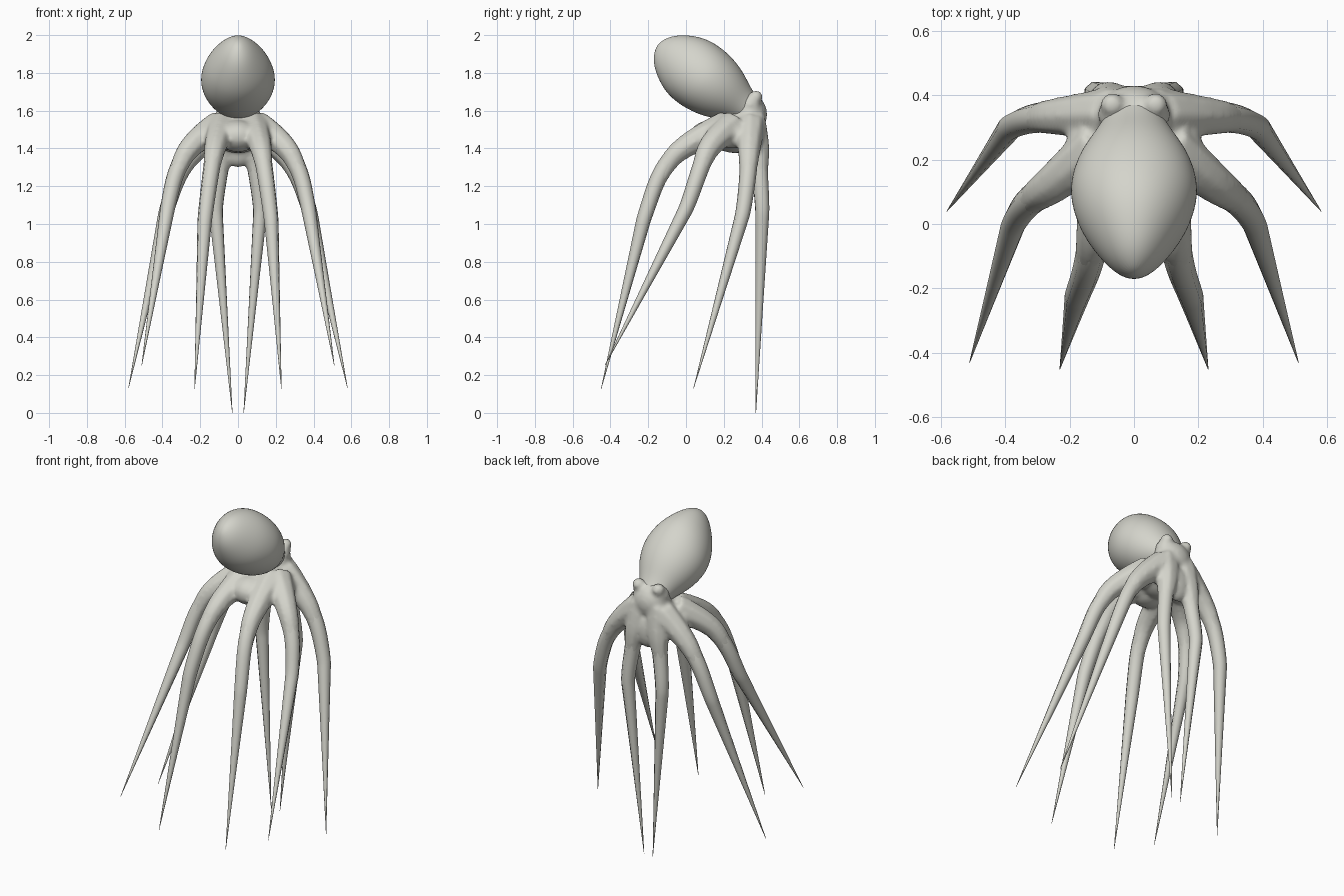
import bpy, bmesh, math
from mathutils import Vector, Matrix

cube = bpy.data.objects.get("Cube")
if cube:
    bpy.data.objects.remove(cube)

skin = bpy.data.materials.new("pale_grey_skin")
skin.use_nodes = True
TONE = (0.66, 0.66, 0.6, 1)
skin.diffuse_color = TONE
skin.node_tree.nodes["Principled BSDF"].inputs["Base Color"].default_value = TONE


def activate(obj):
    bpy.ops.object.select_all(action='DESELECT')
    obj.select_set(True)
    bpy.context.view_layer.objects.active = obj


def finish(obj):
    obj.data.materials.clear()
    obj.data.materials.append(skin)
    activate(obj)
    bpy.ops.object.shade_smooth()


def tube(name, points, radii):
    """Round tapered tube along a smooth path."""
    curve = bpy.data.curves.new(name, 'CURVE')
    curve.dimensions = '3D'
    curve.bevel_depth = 1
    curve.bevel_resolution = 2
    curve.use_fill_caps = True
    path = curve.splines.new('NURBS')
    path.points.add(len(points) - 1)
    for p, co, r in zip(path.points, points, radii):
        p.co = (*co, 1)
        p.radius = r
    path.order_u = 3
    path.use_endpoint_u = True
    path.resolution_u = 5
    obj = bpy.data.objects.new(name, curve)
    bpy.context.collection.objects.link(obj)
    activate(obj)
    bpy.ops.object.convert(target='MESH')
    return bpy.context.object


def ball(name, centre, size):
    bpy.ops.mesh.primitive_uv_sphere_add(segments=24, ring_count=16, location=centre)
    obj = bpy.context.object
    obj.name = name
    obj.scale = size
    bpy.ops.object.transform_apply(location=False, rotation=False, scale=True)
    return obj


# Arm paths on the left side: root, bends, knee, tip
ARMS = {
    "back_arm": [(.06, .34, 1.55), (.075, .385, 1.42), (.095, .39, 1.28), (.12, .405, 1.09), (.03, .37, 0)],
    "rear_side_arm": [(.08, .34, 1.52), (.21, .335, 1.42), (.315, .33, 1.27), (.38, .305, 1.07), (.58, .04, .13)],
    "front_side_arm": [(.1, .25, 1.52), (.24, .13, 1.44), (.33, .07, 1.28), (.37, .01, 1.1), (.51, -.43, .25)],
    "front_arm": [(.08, .22, 1.52), (.115, .02, 1.44), (.14, -.13, 1.3), (.175, -.22, 1.04), (.23, -.45, .125)],
}
RADII = [.065, .052, .045, .04]

crown_parts = []
for side, sign in (("left", 1), ("right", -1)):
    for name, path in ARMS.items():
        pts = [Vector((sign * x, y, z)) for x, y, z in path]
        knee, tip = pts[-2:]
        steps = (.08, .5, 1)
        full = pts[:-1] + [knee.lerp(tip, t) for t in steps]
        taper = RADII + [max(.001, RADII[-1] * (1 - t)) for t in steps]
        finish(tube(f"{side}_{name}", full, taper))
        # Root of the arm, blended into the crown
        crown_parts.append(tube("root", full[:4], [.085, .066, .046, .022]))
    # Eyes, brows and the webbing between the side arms
    crown_parts += [
        ball("eye", (sign * .068, .37, 1.672), (.037, .037, .036)),
        ball("brow", (sign * .062, .34, 1.63), (.05, .055, .055)),
        ball("side_web", (sign * .14, .25, 1.47), (.07, .09, .07)),
    ]

# Head, webbing and neck, fused with the arm roots
crown_parts += [
    ball("crown", (0, .26, 1.49), (.15, .145, .115)),
    ball("head", (0, .335, 1.58), (.115, .095, .11)),
    ball("back_web", (0, .375, 1.41), (.09, .055, .11)),
    ball("front_web", (0, .13, 1.465), (.11, .11, .085)),
]
activate(crown_parts[-4])
crown = bpy.context.object
for part in crown_parts:
    part.select_set(True)
bpy.ops.object.join()
crown.name = "head_and_web"
remesh = crown.modifiers.new("fuse", 'REMESH')
remesh.mode = 'VOXEL'
remesh.voxel_size = .011
smooth = crown.modifiers.new("soften", 'SMOOTH')
smooth.factor = .5
smooth.iterations = 10
for mod in ("fuse", "soften"):
    bpy.ops.object.modifier_apply(modifier=mod)
finish(crown)

# Mantle: egg profile turned around a leaning axis, pinched sideways at the tip
PROFILE = [(-.04, .075), (.01, .09), (.06, .112), (.12, .145), (.19, .172), (.27, .186), (.34, .187),
           (.4, .177), (.46, .152), (.52, .113), (.56, .07), (.582, .02)]
SIDES = 20
bm = bmesh.new()
rings = []
for t, r in PROFILE:
    wide = 1.1 - 1.1 * max(0, t - .26)
    rings.append([bm.verts.new((wide * r * math.cos(a), r * math.sin(a), t))
                  for a in (math.tau * i / SIDES for i in range(SIDES))])
for low, high in zip(rings, rings[1:]):
    for i in range(SIDES):
        j = (i + 1) % SIDES
        bm.faces.new((low[i], low[j], high[j], high[i]))
bm.faces.new(rings[0][::-1])
bm.faces.new(rings[-1])
axis = Vector((0, -.813, .583))
turn = axis.to_track_quat('Z', 'Y').to_matrix().to_4x4()
bm.transform(Matrix.Translation((0, .322, 1.607)) @ turn)
bmesh.ops.recalc_face_normals(bm, faces=bm.faces)
mesh = bpy.data.meshes.new("mantle")
bm.to_mesh(mesh)
bm.free()
mantle = bpy.data.objects.new("mantle", mesh)
bpy.context.collection.objects.link(mantle)
sub = mantle.modifiers.new("round", 'SUBSURF')
sub.levels = sub.render_levels = 2
finish(mantle)
